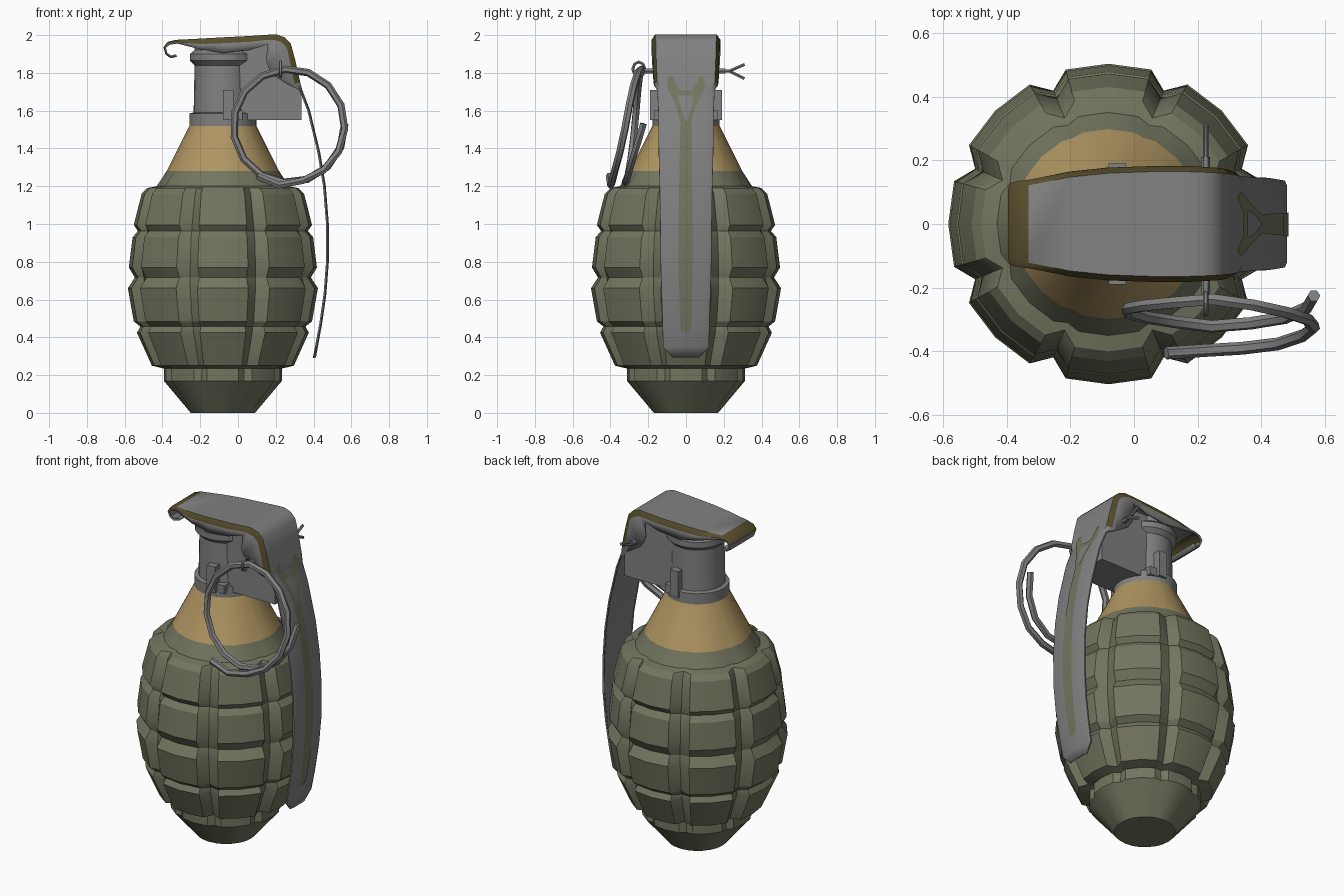
import bpy, bmesh
from math import sin, cos, radians, hypot

cube = bpy.data.objects.get("Cube")
if cube:
    bpy.data.objects.remove(cube, do_unlink=True)


def material(name, rgb):
    m = bpy.data.materials.new(name)
    m.use_nodes = True
    m.diffuse_color = (*rgb, 1)
    m.node_tree.nodes["Principled BSDF"].inputs["Base Color"].default_value = (*rgb, 1)
    return m


OLIVE = material("olive paint", (0.17, 0.18, 0.115))
TAN = material("tan band", (0.43, 0.30, 0.12))
GREY = material("grey metal", (0.22, 0.22, 0.22))
BROWN = material("worn brown edge", (0.095, 0.075, 0.025))
AXIS = -0.08  # x of the body's axis


def finish(name, bm, mats, smooth=30, recalc=True):
    if recalc:
        bmesh.ops.recalc_face_normals(bm, faces=bm.faces)
    me = bpy.data.meshes.new(name)
    bm.to_mesh(me)
    bm.free()
    for m in mats:
        me.materials.append(m)
    ob = bpy.data.objects.new(name, me)
    bpy.context.collection.objects.link(ob)
    shade(ob, smooth)
    return ob


def shade(ob, angle):
    bpy.ops.object.select_all(action='DESELECT')
    ob.select_set(True)
    bpy.context.view_layer.objects.active = ob
    bpy.ops.object.shade_smooth_by_angle(angle=radians(angle))


def rings_mesh(rings, rule=lambda f: 0):
    """Closed rings of points skinned together and capped."""
    bm = bmesh.new()
    vs = [[bm.verts.new(p) for p in ring] for ring in rings]
    n = len(vs[0])
    for a, b in zip(vs, vs[1:]):
        for i in range(n):
            j = (i + 1) % n
            bm.faces.new((a[i], a[j], b[j], b[i]))
    bm.faces.new(vs[0][::-1])
    bm.faces.new(vs[-1])
    for f in bm.faces:
        f.material_index = rule(f)
    return bm


def extrude_y(name, profile, y0, y1, mat):
    bm = rings_mesh([[(x, y, z) for x, z in profile] for y in (y0, y1)])
    return finish(name, bm, [mat], 25)


def box(name, x0, x1, y0, y1, z0, z1, mat):
    return extrude_y(name, [(x0, z0), (x1, z0), (x1, z1), (x0, z1)], y0, y1, mat)


def tube(name, points, radius, mat, cyclic=False):
    cu = bpy.data.curves.new(name, 'CURVE')
    cu.dimensions = '3D'
    cu.bevel_depth = radius
    cu.bevel_resolution = 1
    cu.use_fill_caps = True
    sp = cu.splines.new('POLY')
    sp.points.add(len(points) - 1)
    for p, co in zip(sp.points, points):
        p.co = (*co, 1)
    sp.use_cyclic_u = cyclic
    tmp = bpy.data.objects.new(name + "_path", cu)
    bpy.context.collection.objects.link(tmp)
    me = bpy.data.meshes.new_from_object(
        tmp.evaluated_get(bpy.context.evaluated_depsgraph_get()))
    bpy.data.objects.remove(tmp, do_unlink=True)
    me.materials.clear()
    me.materials.append(mat)
    ob = bpy.data.objects.new(name, me)
    bpy.context.collection.objects.link(ob)
    shade(ob, 50)
    return ob


def lerp(table, t):
    for (a, u), (b, v) in zip(table, table[1:]):
        if t <= b:
            return u + (v - u) * (t - a) / (b - a)
    return table[-1][1]


# Body: eight lobes, four rows of blocks; (z, block radius, groove radius)
ROWS = [(0, .17, .17), (.17, .313, .295), (.235, .313, .29), (.25, .376, .33),
        (.425, .455, .405), (.457, .437, .41), (.485, .472, .425), (.66, .503, .453),
        (.717, .466, .452), (.77, .498, .452), (.93, .478, .44), (.963, .45, .43),
        (.995, .472, .425), (1.16, .43, .385), (1.19, .40, .36), (1.2, .35, .335),
        (1.28, .298, .292), (1.52, .178, .176)]
rings = []
for z, rb, rg in ROWS:
    ring = []
    for lobe in range(8):
        for off, r in ((-22.5, rg), (-15.5, rb), (0, rb), (15.5, rb)):
            a = radians(lobe * 45 + off)
            ring.append((AXIS + r * cos(a), r * sin(a), z))
    rings.append(ring)
finish("body", rings_mesh(rings, lambda f: int(f.calc_center_median().z > 1.29)),
       [OLIVE, TAN], 28)

# Fuze neck: turned profile
NECK = [(.178, 1.515), (.178, 1.585), (.155, 1.59), (.15, 1.84), (.175, 1.865),
        (.175, 1.9), (.15, 1.92), (.15, 1.95)]
finish("fuze_neck", rings_mesh(
    [[(AXIS + r * cos(i * radians(15)), r * sin(i * radians(15)), z) for i in range(24)]
     for r, z in NECK]), [GREY])

# Fuze housing reaching under the lever
extrude_y("fuze_housing", [(AXIS, 1.55), (.335, 1.55), (.335, 1.68), (.322, 1.73),
                           (.27, 1.9), (.22, 1.95), (AXIS, 1.95)], -.12, .12, GREY)
for side, tag in ((-1, "front"), (1, "back")):
    box(tag + "_tab", AXIS, -.025, side * .1, side * .19, 1.55, 1.71, GREY)
    box(tag + "_step", -.03, .025, side * .1, side * .17, 1.55, 1.6, GREY)

# Safety lever: (x, z, half width, flange x, flange z)
CURL = [(-.325, 1.89, .115), (-.355, 1.883, .12), (-.38, 1.9, .12), (-.39, 1.935, .125)]
TOP = [(-.37, 1.96, .13, -.36, 1.95), (-.33, 1.97, .135, -.32, 1.955),
       (-.2, 1.977, .16, -.2, 1.925), (-.08, 1.984, .172, -.08, 1.905),
       (.06, 1.991, .177, .06, 1.92), (.15, 1.997, .177, .155, 1.95),
       (.2, 2.0, .176, .15, 1.86), (.245, 1.985, .174, .155, 1.845),
       (.275, 1.955, .172, .165, 1.82), (.298, 1.87, .17, .19, 1.785),
       (.325, 1.75, .165, .27, 1.735)]
LOWER = [(.335, 1.71, .147), (.377, 1.6, .142), (.43, 1.38, .14), (.46, 1.2, .135),
         (.476, 1.0, .132), (.476, .8, .13), (.463, .63, .125), (.44, .47, .12),
         (.418, .35, .117), (.408, .295, .065)]
path = ([(x, z, w, x + (-.35 - x) * .2, z + (1.93 - z) * .2) for x, z, w in CURL] + TOP
        + [(x, z, w, x - .01, z) for x, z, w in LOWER])
bm = bmesh.new()
cols = []
for x, z, w, fx, fz in path:
    d = hypot(fx - x, fz - z)
    t = min(.028, d * .5) / d
    ex, ez = x + (fx - x) * t, z + (fz - z) * t
    half = [(fx, w, fz), (ex, w, ez), (x, w - .015, z)]
    row = [(a, -b, c) for a, b, c in half] + half[::-1]
    cols.append([bm.verts.new(p) for p in row])
for i, (a, b) in enumerate(zip(cols, cols[1:])):
    for j in range(5):
        f = bm.faces.new((a[j], a[j + 1], b[j + 1], b[j]))
        c = f.calc_center_median()
        rim = j in (1, 3) and c.z > 1.73 and i >= len(CURL) - 1
        nose = j == 2 and i in (len(CURL) - 1, len(CURL))
        f.material_index = int(rim or nose)
lever = finish("safety_lever", bm, [GREY, BROWN], 35)
mod = lever.modifiers.new("thickness", 'SOLIDIFY')
mod.thickness = .01
mod.offset = 0

# Painted marking on the lever: rows of (z, y from, y to)
LEVER_X = sorted((p[1], p[0]) for p in path[-len(LOWER) - 3:])


def marking(name, rows, mirror=False):
    bm = bmesh.new()
    for s in ((1, -1) if mirror else (1,)):
        pts = [[bm.verts.new((lerp(LEVER_X, z) + .009, s * y, z)) for y in (a, b)]
               for z, a, b in rows]
        for p, q in zip(pts, pts[1:]):
            f = bm.faces.new((p[0], p[1], q[1], q[0]) if s > 0
                             else (p[1], p[0], q[0], q[1]))
    return finish(name, bm, [OLIVE], 30, recalc=False)


marking("lever_stripe", [(.43, -.025, .02), (.47, -.03, .03), (.63, -.036, .033),
                         (.8, -.04, .036), (1.0, -.04, .036), (1.2, -.036, .033),
                         (1.38, -.033, .033), (1.54, -.03, .03)])
marking("lever_stripe_arms", [(1.54, 0, .03), (1.6, .022, .045), (1.66, .04, .07),
                              (1.71, .035, .095), (1.75, .06, .1), (1.78, .07, .09)], True)
marking("lever_stripe_bar", [(1.68, -.045, .045), (1.71, -.04, .04)])

# Cotter pin with eye and two spread legs
PX, PZ = .225, 1.81
tube("pin_shaft", [(PX, -.24, PZ), (PX, .21, PZ)], .014, GREY)
for dz, tag in ((.035, "upper"), (-.04, "lower")):
    tube("pin_leg_" + tag, [(PX, .19, PZ), (PX, .23, PZ), (PX, .31, PZ + dz)], .009, GREY)
tube("pin_eye", [(PX, -.25 + .032 * cos(radians(a)), PZ + .01 + .038 * sin(radians(a)))
                 for a in range(0, 360, 45)], .009, GREY, True)

# Pull ring: a little over one turn of a leaning spiral
LEAN = [(-125, -.405), (-60, -.385), (0, -.32), (90, -.235), (180, -.27),
        (270, -.325), (320, -.29), (362, -.225)]
tube("pull_ring", [(.27 + .295 * cos(radians(a)), lerp(LEAN, a),
                    1.52 + .3 * sin(radians(a)) - (.02 if a < -90 else 0))
                   for a in [-125 + i * 24.35 for i in range(21)]], .02, GREY)
